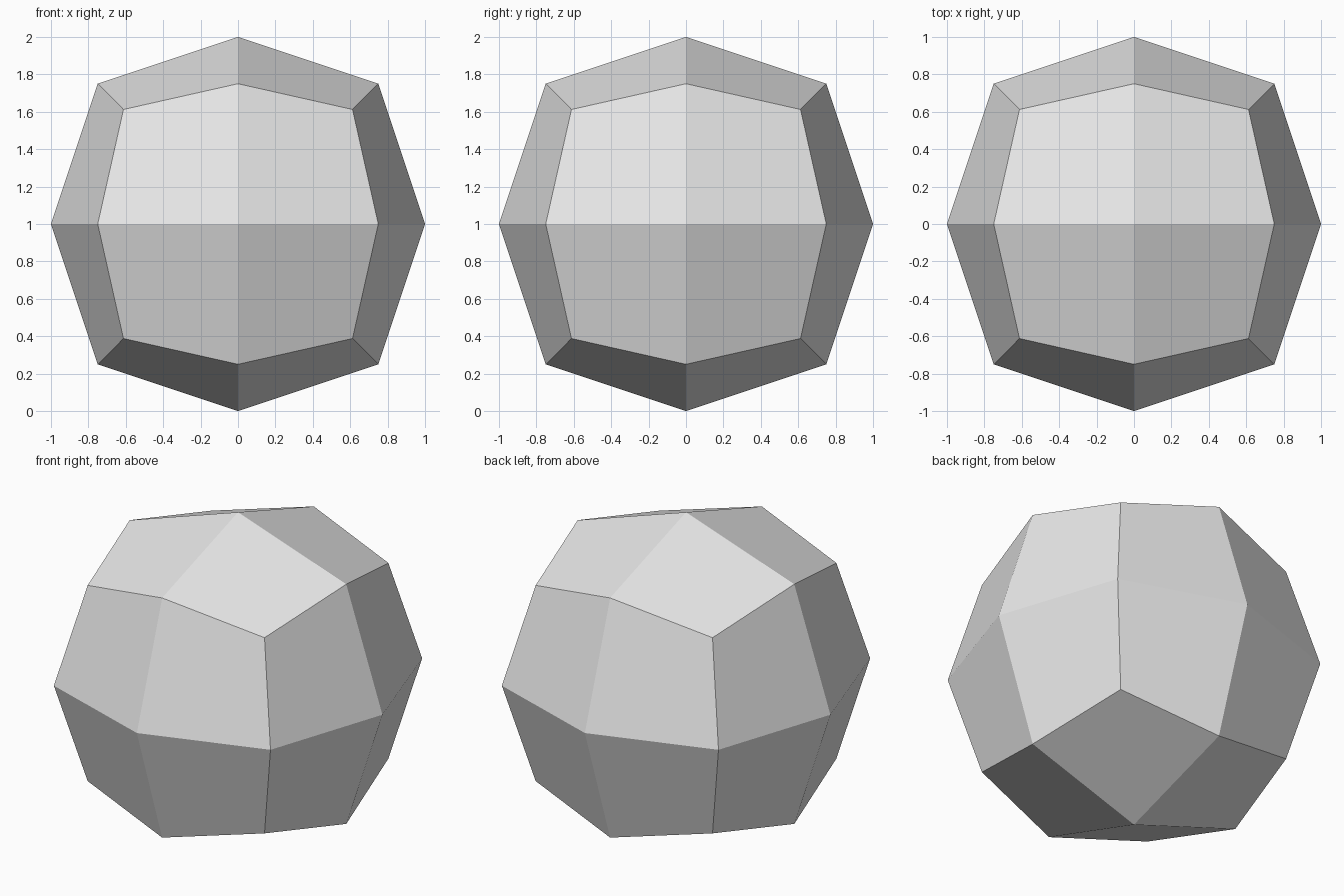
import bpy, bmesh, math

# Remove the default cube only
old = bpy.data.objects.get("Cube")
if old:
    bpy.data.objects.remove(old, do_unlink=True)

# Single plain grey material
GREY = (0.8, 0.8, 0.8, 1.0)
grey = bpy.data.materials.new("light_grey")
grey.use_nodes = True
grey.diffuse_color = GREY
grey.node_tree.nodes["Principled BSDF"].inputs["Base Color"].default_value = GREY

# Faceted ball: a cube cut once along every edge, then rounded outwards
bm = bmesh.new()
bmesh.ops.create_cube(bm, size=2)
bmesh.ops.subdivide_edges(bm, edges=bm.edges[:], cuts=1, use_grid_fill=True)
edge_radius = 0.75 * math.sqrt(2)
for v in bm.verts:
    is_face_centre = v.co.length < 1.1
    v.co = v.co.normalized() * (1.0 if is_face_centre else edge_radius)
    v.co.z += 1.0
bmesh.ops.recalc_face_normals(bm, faces=bm.faces[:])
for f in bm.faces:
    f.smooth = False

mesh = bpy.data.meshes.new("faceted_ball")
bm.to_mesh(mesh)
bm.free()
mesh.materials.append(grey)
ball = bpy.data.objects.new("faceted_ball", mesh)
bpy.context.scene.collection.objects.link(ball)
